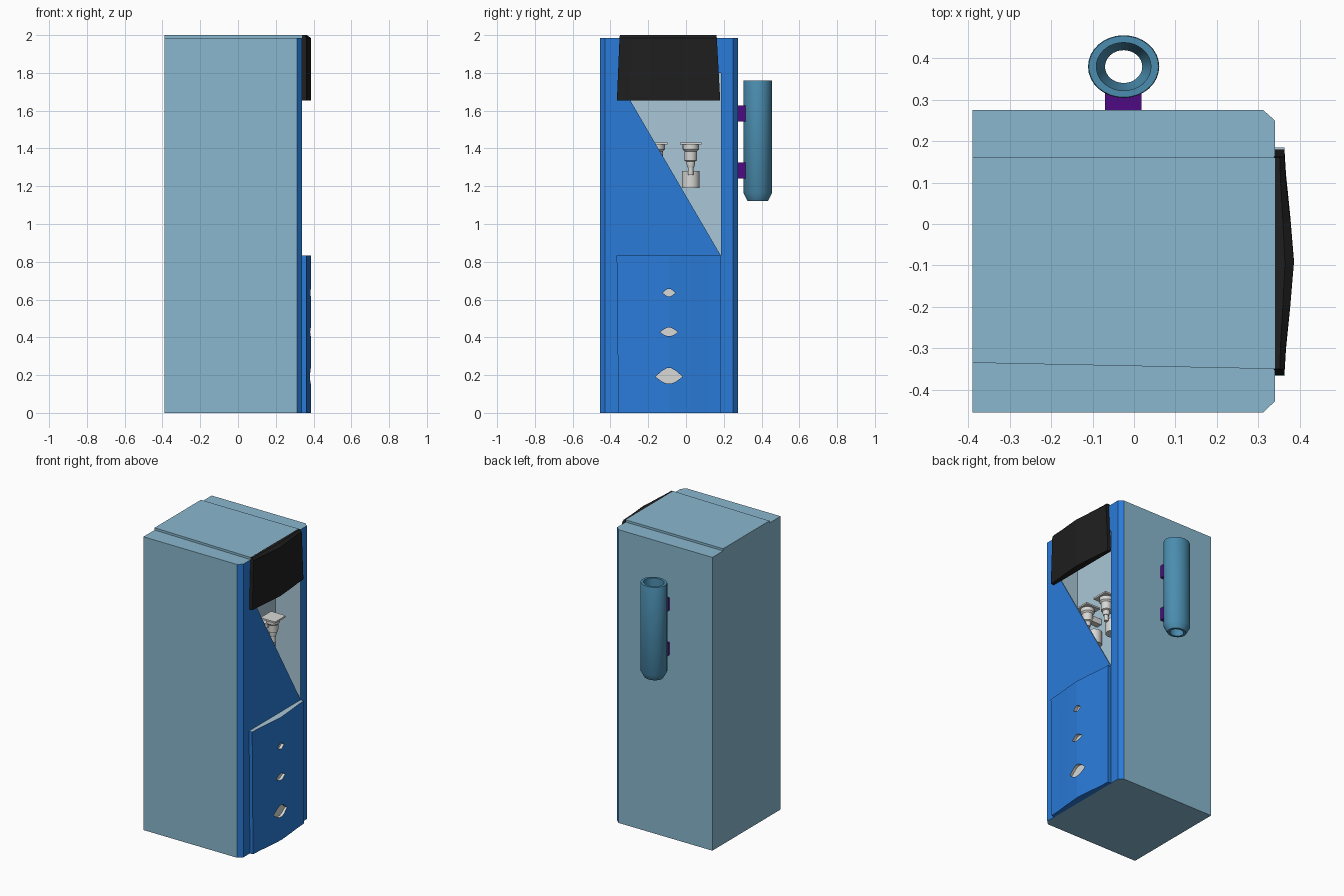
import bpy, bmesh, math
from mathutils import Vector

if "Cube" in bpy.data.objects:
    bpy.data.objects.remove(bpy.data.objects["Cube"])


def mat(name, rgb):
    m = bpy.data.materials.new(name)
    m.diffuse_color = (*[(c / 255) ** 2.2 for c in rgb], 1)
    m.use_nodes = True
    m.node_tree.nodes["Principled BSDF"].inputs["Base Color"].default_value = m.diffuse_color
    return m


PALE = mat("pale blue cabinet", (136, 182, 206))
BLUE = mat("strong blue front", (46, 122, 216))
BLACK = mat("black cover", (36, 36, 36))
LINER = mat("light liner", (168, 197, 214))
GREY = mat("light grey", (215, 215, 213))
TEAL = mat("teal tube", (76, 140, 174))
PURPLE = mat("purple bracket", (80, 18, 130))


def finish(bm, name, mats, smooth=False):
    bmesh.ops.recalc_face_normals(bm, faces=bm.faces)
    me = bpy.data.meshes.new(name)
    bm.to_mesh(me)
    bm.free()
    for m in mats:
        me.materials.append(m)
    ob = bpy.data.objects.new(name, me)
    bpy.context.collection.objects.link(ob)
    bpy.ops.object.select_all(action='DESELECT')
    ob.select_set(True)
    bpy.context.view_layer.objects.active = ob
    if smooth:
        bpy.ops.object.shade_smooth_by_angle(angle=math.radians(35))
    return ob


def loft(name, rings, mats, smooth=False, closed=False, rule=None):
    """Join rings of points with quads; cap the ends, or close into a loop."""
    bm = bmesh.new()
    vs = [[bm.verts.new(p) for p in r] for r in rings]
    n = len(vs[0])
    pairs = list(zip(vs, vs[1:])) + ([(vs[-1], vs[0])] if closed else [])
    for a, b in pairs:
        for i in range(n):
            j = (i + 1) % n
            bm.faces.new((a[i], a[j], b[j], b[i]))
    if not closed:
        bm.faces.new(vs[0][::-1])
        bm.faces.new(vs[-1])
    bmesh.ops.recalc_face_normals(bm, faces=bm.faces)
    if rule:
        bm.normal_update()
        for f in bm.faces:
            f.material_index = rule(f.normal)
    return finish(bm, name, mats, smooth)


def box(name, x, y, z, m):
    return loft(name, [[(x[0], y[0], h), (x[1], y[0], h), (x[1], y[1], h), (x[0], y[1], h)] for h in z], [m])


def side_prism(name, pts, x0, x1, m):
    """Outline in y, z pushed along x."""
    return loft(name, [[(x, y, z) for y, z in pts] for x in (x0, x1)], [m])


def turned(name, cx, cy, prof, m, ratio=1.0, n=24, closed=False):
    """Rings of radius r at height z, optionally oval."""
    rings = [[(cx + r * math.cos(2 * math.pi * i / n), cy + ratio * r * math.sin(2 * math.pi * i / n), z)
              for i in range(n)] for r, z in prof]
    return loft(name, rings, [m], True, closed)


def cut(ob, cutter):
    mod = ob.modifiers.new("cut", 'BOOLEAN')
    mod.object, mod.operation, mod.solver = cutter, 'DIFFERENCE', 'EXACT'
    mod.material_mode = 'TRANSFER'
    bpy.context.view_layer.objects.active = ob
    bpy.ops.object.modifier_apply(modifier=mod.name)
    bpy.data.objects.remove(cutter, do_unlink=True)


# cabinet with chamfered front corners, blue on its front-facing faces
plan = [(-0.39, -0.455), (0.312, -0.455), (0.34, -0.428), (0.34, 0.25), (0.312, 0.275), (-0.39, 0.275)]
cabinet = loft("cabinet", [[(x, y, z) for x, y in plan] for z in (0, 1.985)], [PALE, BLUE],
               rule=lambda n: 1 if n.x > 0.3 else 0)
# serving bay behind the slanted window
cut(cabinet, box("bay_cutter", (0.15, 0.332), (-0.365, 0.185), (0.82, 1.85), LINER))
cut(cabinet, side_prism("window_cutter", [(0.185, 0.832), (0.185, 1.80), (-0.31, 1.80), (-0.31, 1.68)],
                        0.30, 0.36, LINER))

# raised band on the roof
loft("roof_band", [[(-0.39, -0.335, z), (0.34, -0.35, z), (0.34, 0.16, z), (-0.39, 0.16, z)]
                   for z in (1.98, 2.0)], [PALE])


# bulged front plates, as plan rings: (y, x)
def bulge(y0, y1, depth=1.0):
    pts = [(0, 0), (0, .025), (.12, .029), (.3, .039), (.5, .048), (.7, .039), (.88, .029), (1, .025), (1, 0)]
    return [(0.338 + d * depth, y0 + t * (y1 - y0)) for t, d in pts]


loft("black_cover", [[(x, y, z) for x, y in bulge(*s)] for z, s in
                     ((1.655, (-0.365, 0.18)), (1.675, (-0.365, 0.18)), (1.985, (-0.352, 0.163)),
                      (2.0, (-0.35, 0.16, 0.55)))], [BLACK])
lower = loft("lower_panel", [[(x, y, z) for x, y in bulge(*s)] for z, s in
                             ((0, (-0.358, 0.185)), (0.832, (-0.367, 0.185)))], [BLUE, LINER],
             rule=lambda n: 1 if n.z > 0.9 else 0)

# three drop-shaped openings showing a light inside
drop = [(-1, 0), (-.45, .75), (-.15, 1), (.15, 1), (.45, .75), (1, 0), (.5, -.6), (.2, -.8), (-.2, -.8), (-.5, -.6)]
for zc, w, h in ((0.192, 0.072, 0.045), (0.427, 0.048, 0.025), (0.635, 0.034, 0.022)):
    cut(lower, side_prism("drop_cutter", [(-0.09 + w * a, zc + h * b) for a, b in drop], 0.365, 0.42, GREY))

# taps with square top plate, stepped body, nozzle and drip guard
for i, y in enumerate((0.025, -0.155)):
    box(f"tap_plate_{i}", (0.19, 0.30), (y - 0.057, y + 0.057), (1.42, 1.431), GREY)
    turned(f"tap_body_{i}", 0.245, y, [(0.018, 1.30), (0.022, 1.315), (0.022, 1.33), (0.032, 1.335), (0.034, 1.385),
                                      (0.043, 1.395), (0.043, 1.422)], GREY, n=16)
    turned(f"tap_nozzle_{i}", 0.245, y, [(0.014, 1.26), (0.014, 1.305)], GREY, n=12)
    box(f"tap_arm_{i}", (0.15, 0.245), (y - 0.02, y + 0.02), (1.34, 1.38), GREY)
    turned(f"tap_guard_{i}", 0.19, y, [(0.047, 1.19), (0.047, 1.28)], GREY, ratio=1.0, n=16)

# cup tube with tapered open foot, on two brackets
turned("cup_tube", -0.025, 0.38, [(0.086, 1.165), (0.086, 1.755), (0.084, 1.76), (0.066, 1.76), (0.064, 1.18),
                                  (0.045, 1.15), (0.045, 1.122), (0.062, 1.122)],
       TEAL, ratio=0.88, n=32, closed=True)
for z in (1.24, 1.542):
    box("tube_bracket", (-0.07, 0.018), (0.27, 0.318), (z, z + 0.085), PURPLE)
